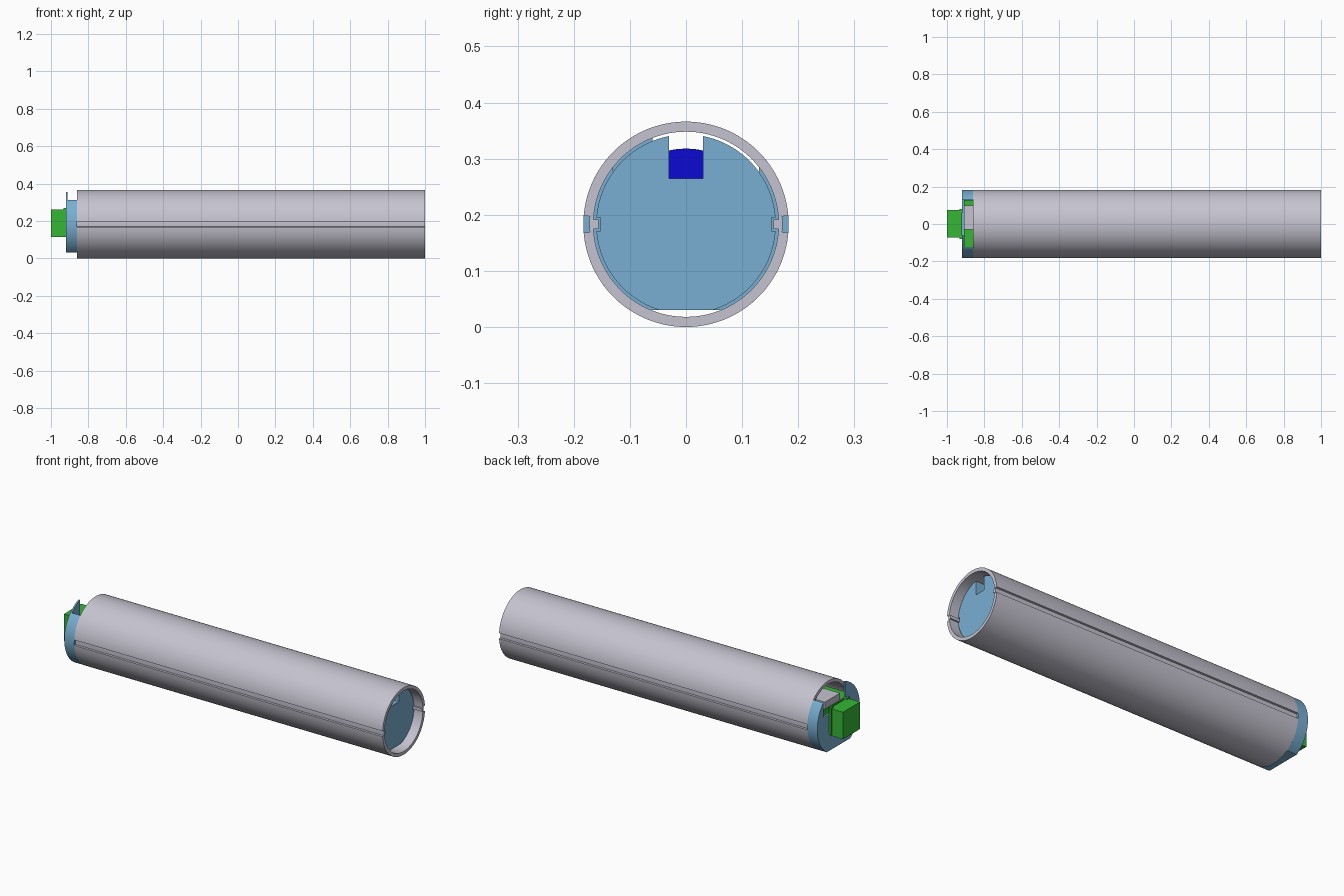
import bpy, bmesh
from math import pi, sin, cos, acos, asin, radians

if "Cube" in bpy.data.objects:
    bpy.data.objects.remove(bpy.data.objects["Cube"])

C = 0.183          # height of the tube axis, also the outer radius
R, BORE = C, 0.165
FLAT = 0.03        # height of the flat under the caps


def material(name, rgb):
    m = bpy.data.materials.new(name)
    m.use_nodes = True
    m.diffuse_color = (*rgb, 1)
    m.node_tree.nodes["Principled BSDF"].inputs["Base Color"].default_value = (*rgb, 1)
    return m


GREY = material("light_grey", (0.56, 0.55, 0.63))
BLUE = material("steel_blue", (0.19, 0.43, 0.65))
GREEN = material("green", (0.035, 0.47, 0.035))
NAVY = material("deep_blue", (0.004, 0.003, 0.65))


def finish(name, bm, mat):
    bmesh.ops.remove_doubles(bm, verts=bm.verts, dist=1e-5)
    bmesh.ops.recalc_face_normals(bm, faces=bm.faces)
    me = bpy.data.meshes.new(name)
    bm.to_mesh(me)
    bm.free()
    ob = bpy.data.objects.new(name, me)
    bpy.context.collection.objects.link(ob)
    me.materials.append(mat)
    bpy.ops.object.select_all(action='DESELECT')
    ob.select_set(True)
    bpy.context.view_layer.objects.active = ob
    bpy.ops.object.shade_smooth_by_angle(angle=radians(25))
    return ob


def extrude(name, outline, x0, x1, mat):
    """Extrude a (y, z) outline along x."""
    bm = bmesh.new()
    face = bm.faces.new([bm.verts.new((x0, y, z)) for y, z in outline])
    new = bmesh.ops.extrude_face_region(bm, geom=[face])["geom"]
    moved = [v for v in new if isinstance(v, bmesh.types.BMVert)]
    bmesh.ops.translate(bm, verts=moved, vec=(x1 - x0, 0, 0))
    return finish(name, bm, mat)


def box(name, x0, x1, y0, y1, z0, z1, mat):
    return extrude(name, [(y0, z0), (y1, z0), (y1, z1), (y0, z1)], x0, x1, mat)


def arc(r, a0, a1, n=32):
    angles = [a0 + (a1 - a0) * i / n for i in range(n + 1)]
    return [(r * cos(a), C + r * sin(a)) for a in angles]


def half(r, notch, floor, key=None):
    """Right half of a cap outline, from the notch floor down to the flat."""
    top, low = acos(notch / r), -asin((C - FLAT) / r)
    pts = [(notch, floor)]
    if key:
        depth, h = key
        k = asin(h / r)
        return (pts + arc(r, top, k) + [(depth, C + h), (depth, C - h)]
                + arc(r, -k, low))
    return pts + arc(r, top, low)


def mirrored(pts):
    return [(-y, z) for y, z in reversed(pts)]


# Tube: ring section with an outer groove and an inner rail on each side
groove, rail = 0.172, 0.156
ga, ra = 0.082, 0.052
side = [(-ga, R, BORE), (-ga, groove, BORE), (-ra, groove, BORE), (-ra, groove, rail),
        (ra, groove, rail), (ra, groove, BORE), (ga, groove, BORE), (ga, R, BORE)]
section = []
for base in (0, pi):
    section += [(base + a, o, i) for a, o, i in side]
    steps = 48
    section += [(base + ga + (pi - 2 * ga) * s / steps, R, BORE) for s in range(1, steps)]
bm = bmesh.new()
rings = []
for x, col in ((-0.86, 1), (1.0, 1), (1.0, 2), (-0.86, 2)):
    rings.append([bm.verts.new((x, p[col] * cos(p[0]), C + p[col] * sin(p[0])))
                  for p in section])
for k in range(4):
    a, b = rings[k], rings[(k + 1) % 4]
    for i in range(len(section)):
        j = (i + 1) % len(section)
        bm.faces.new((a[i], a[j], b[j], b[i]))
finish("tube", bm, GREY)

# Inner end disc with a cable notch and side key slots
disc = half(0.16, 0.03, 0.265, (0.152, 0.012))
extrude("inner_disc", disc + mirrored(disc), 0.9, 0.95, BLUE)

# End cap: rim with a wide opening, plus a thin face plate with a fin
rim = half(R, 0.13, 0.23)
extrude("cap_rim", rim + mirrored(rim), -0.912, -0.86, BLUE)
plate = half(R, 0.13, 0.23) + mirrored(half(R, 0.06, 0.23))
extrude("cap_face", plate, -0.92, -0.912, BLUE)

# Contents of the tube
extrude("inner_cylinder", arc(0.135, 0, 2 * pi * 47 / 48, 47), -0.7, 0.8, NAVY)
box("board", -0.91, -0.72, -0.125, 0.128, 0.225, 0.262, GREEN)
box("grey_block", -0.908, -0.74, -0.03, 0.1, 0.23, 0.3, GREY)

# Connector outside the cap
box("connector", -1.0, -0.92, -0.073, 0.075, 0.113, 0.26, GREEN)
for s in (-1, 1):
    y = s * 0.07
    box("connector_clip", -0.932, -0.918, y - 0.01, y + 0.01, 0.12, 0.268, GREEN)
